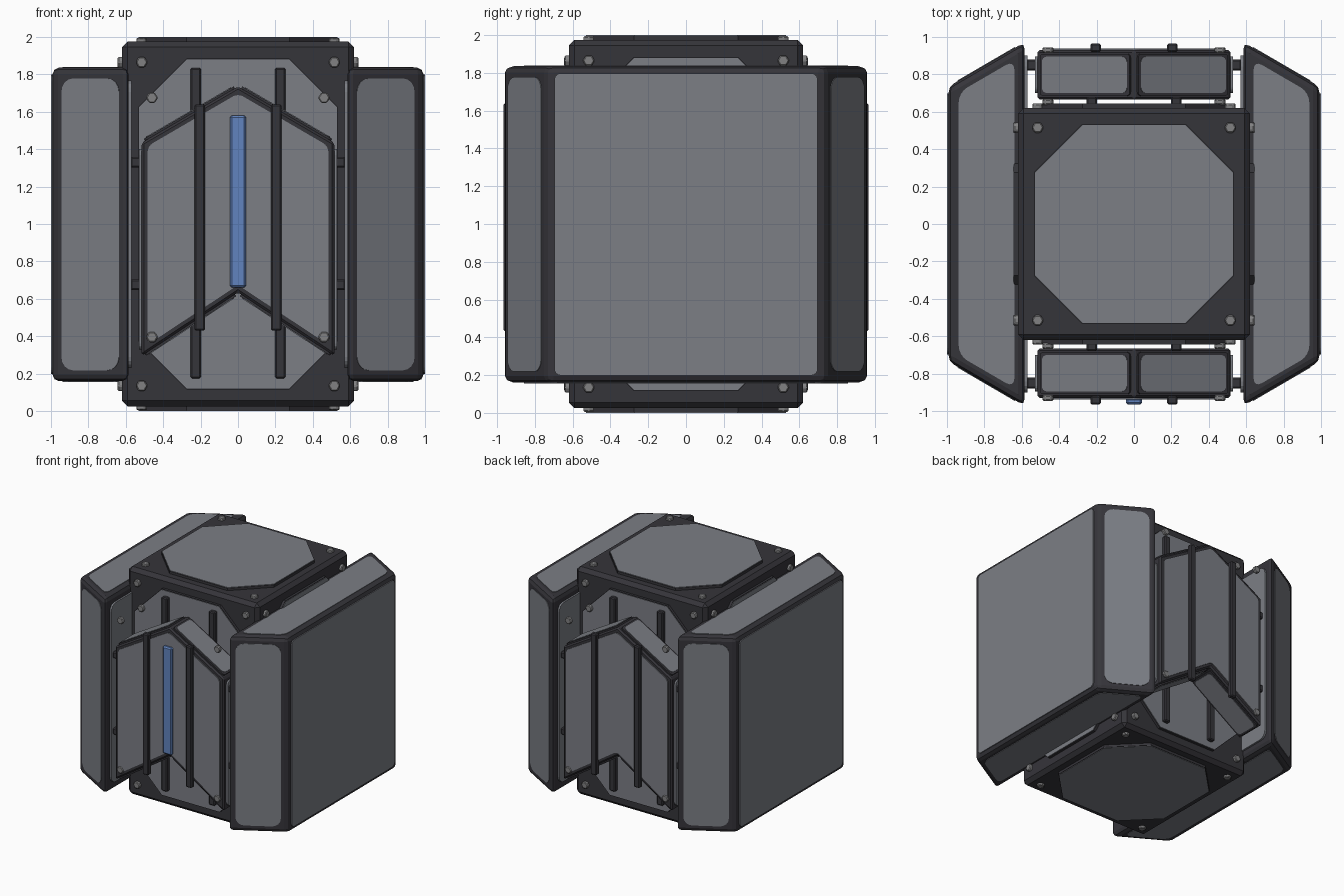
import bpy, bmesh, math
from mathutils import Vector, Matrix

if "Cube" in bpy.data.objects:
    bpy.data.objects.remove(bpy.data.objects["Cube"])


def material(name, rgb):
    m = bpy.data.materials.new(name)
    m.diffuse_color = (*rgb, 1)
    m.use_nodes = True
    m.node_tree.nodes["Principled BSDF"].inputs["Base Color"].default_value = m.diffuse_color
    return m


GREY = material("panel grey", (0.2, 0.21, 0.235))
DARK = material("dark frame", (0.036, 0.035, 0.042))
STEEL = material("bolt steel", (0.22, 0.22, 0.225))
BLUE = material("light blue", (0.12, 0.23, 0.52))


def finish(bm, name, mat):
    me = bpy.data.meshes.new(name)
    bm.to_mesh(me)
    bm.free()
    me.materials.append(mat)
    ob = bpy.data.objects.new(name, me)
    bpy.context.collection.objects.link(ob)
    return ob


def place(a, b, t, axis):
    return {'x': Vector((t, a, b)), 'y': Vector((a, t, b)), 'z': Vector((a, b, t))}[axis]


def plate(name, pts, margin, radius, thick, mat):
    """Thin rounded panel lying on the polygon pts, shrunk by margin."""
    bm = bmesh.new()
    f = bm.faces.new([bm.verts.new(p) for p in pts])
    bm.normal_update()
    n = f.normal.copy()
    bmesh.ops.inset_individual(bm, faces=[f], thickness=margin, use_even_offset=True)
    bmesh.ops.delete(bm, geom=[g for g in bm.faces if g is not f], context='FACES')
    if radius:
        bmesh.ops.bevel(bm, geom=list(bm.verts), offset=radius, segments=4,
                        profile=0.5, affect='VERTICES')
    r = bmesh.ops.extrude_face_region(bm, geom=list(bm.faces))
    bmesh.ops.translate(bm, vec=n * thick,
                        verts=[v for v in r['geom'] if isinstance(v, bmesh.types.BMVert)])
    return finish(bm, name, mat)


def prism(name, pts, axis, lo, hi, mat, bevel=0.0, segments=2):
    """Extruded profile; returns its flat faces (corners, normal) for panelling."""
    bm = bmesh.new()
    a = [bm.verts.new(place(x, y, lo, axis)) for x, y in pts]
    b = [bm.verts.new(place(x, y, hi, axis)) for x, y in pts]
    bm.faces.new(a)
    bm.faces.new(b)
    for i in range(len(pts)):
        j = (i + 1) % len(pts)
        bm.faces.new((a[i], a[j], b[j], b[i]))
    bmesh.ops.recalc_face_normals(bm, faces=list(bm.faces))
    bm.normal_update()
    faces = [([v.co.copy() for v in f.verts], f.normal.copy()) for f in bm.faces]
    if bevel:
        bmesh.ops.bevel(bm, geom=list(bm.edges), offset=bevel, segments=segments,
                        profile=0.5, affect='EDGES')
    finish(bm, name, mat)
    return faces


def box(name, x0, x1, y0, y1, z0, z1, mat, bevel=0.008):
    ys = sorted((y0, y1))
    xs = sorted((x0, x1))
    return prism(name, [(xs[0], ys[0]), (xs[1], ys[0]), (xs[1], ys[1]), (xs[0], ys[1])],
                 'z', z0, z1, mat, bevel, 1)


def bolt(name, a, b, t, axis):
    """Hexagonal bolt head centred on t along its axis."""
    pts = [(a + 0.032 * math.cos(k * math.pi / 3), b + 0.032 * math.sin(k * math.pi / 3))
           for k in range(6)]
    prism(name, pts, axis, t - 0.015, t + 0.015, STEEL, 0.006, 1)


# Central core
box("core_body", -0.62, 0.62, -0.62, 0.62, 0.025, 1.975, DARK, 0.03)

# Octagonal plates and corner bolts on all six faces of the core
for axis, mid, half, face in (('x', 1, 0.88, 0.62), ('y', 1, 0.88, 0.62), ('z', 0, 0.53, 0.975)):
    centre = 1 if axis == 'z' else 0
    c = 0.26
    octagon = [(sa * (0.535 - (c if k else 0)), mid + sb * (half + 0.005 - (0 if k else c)))
               for sa, sb, order in ((1, 1, (0, 1)), (-1, 1, (1, 0)), (-1, -1, (0, 1)), (1, -1, (1, 0)))
               for k in order]
    for s in (-1, 1):
        lo, hi = sorted((centre + s * (face - 0.01), centre + s * (face + 0.021)))
        for pts, n in prism("core_octagon_base", octagon, axis, lo, hi, DARK):
            if n['xyz'.index(axis)] * s > 0.9:
                plate("core_octagon_panel", pts, 0.005, 0, 0.004, GREY)
        for a in (-0.515, 0.515):
            for b in (-1, 1):
                bolt("core_bolt", a, mid + b * (half - 0.015), centre + s * (face + 0.008 - 0.004 * centre), axis)

# Side pods: tapered armour blocks with a rounded panel on each face
for s in (-1, 1):
    profile = [(s * 0.992, -0.735), (s * 0.992, 0.735), (s * 0.585, 0.972), (s * 0.585, -0.972)]
    for pts, n in prism("side_pod", profile, 'z', 0.16, 1.836, DARK, 0.035):
        if n.x * s > 0.9:
            plate("pod_outer_panel", pts, 0.038, 0.035, 0.008, GREY)
        elif n.x * s < -0.9:
            plate("pod_inner_panel", pts, 0.07, 0.06, 0.015, GREY)
        elif abs(n.z) > 0.9:
            plate("pod_cap_panel", pts, 0.055, 0.05, 0.004, GREY)
        else:
            plate("pod_slope_panel", pts, 0.058, 0.07, 0.004, GREY)

# Chevron shields on front and back
chevron = [(-0.515, 1.435), (0, 1.735), (0.515, 1.435), (0.515, 0.295), (0, 0.635), (-0.515, 0.295)]
for s in (-1, 1):
    lo, hi = sorted((s * 0.665, s * 0.93))
    for pts, n in prism("chevron_shield", chevron, 'y', lo, hi, DARK, 0.012, 1):
        if n.y * s > 0.9:
            plate("shield_face_panel", pts, 0.032, 0.03, 0.008, GREY)
        elif abs(n.y) < 0.1:
            if abs(n.z) > 0.1:
                plate("shield_slope_base", pts, 0.02, 0.02, 0.012, DARK)
                up = n * 0.012
                plate("shield_slope_panel", [p + up for p in pts], 0.035, 0.03, 0.004, GREY)
            else:
                plate("shield_side_panel", pts, 0.035, 0.03, 0.015, GREY)
    for m in (-1, 1):
        # Long rails on the shield, and rails on the core behind it
        box("shield_rail", m * 0.205 - 0.028, m * 0.205 + 0.028, s * 0.92, s * 0.965, 0.43, 1.64, DARK)
        box("core_rail", m * 0.225 - 0.028, m * 0.225 + 0.028, s * 0.63, s * 0.68, 0.175, 1.835, DARK)
        # Side lugs and shield bolts
        for z in (0.675, 1.33):
            box("shield_lug", m * 0.52, m * 0.575, s * 0.82, s * 0.88, z - 0.028, z + 0.028, DARK)
        for y in (0.652, 0.93):
            bolt("shield_bolt_upper", m * 0.46, 1.675, s * y, 'y')
        bolt("shield_bolt_lower", m * 0.46, 0.395, s * 0.93, 'y')

# Blue light strip, front only
box("light_strip", -0.043, 0.043, -0.965, -0.93, 0.66, 1.58, BLUE, 0.01)
